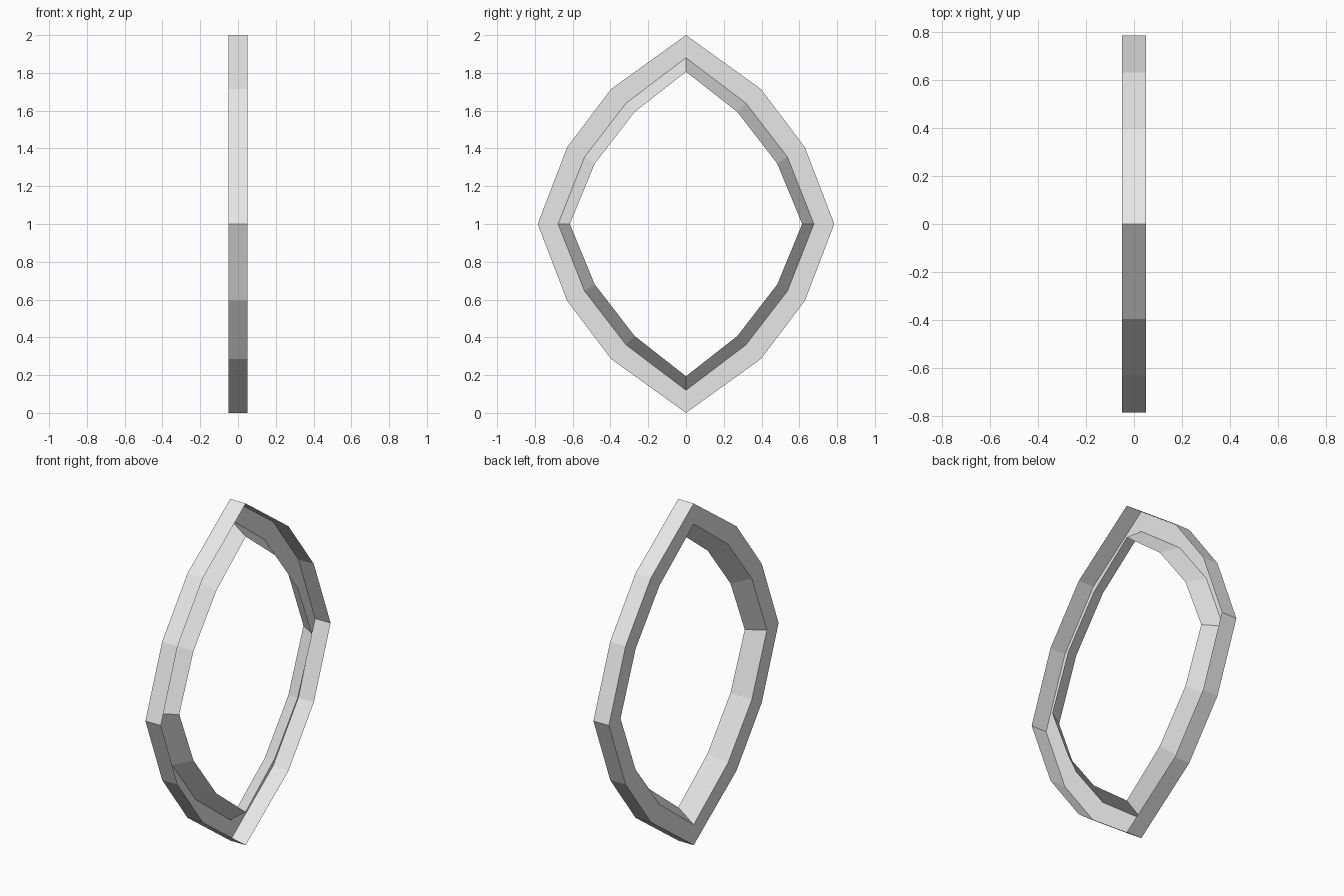
import bpy
import bmesh

cube = bpy.data.objects.get("Cube")
if cube:
    bpy.data.objects.remove(cube, do_unlink=True)

HALF = 0.05  # half the depth of the frame

# Quarter outlines as (y, z) from the tip to the side, relative to the centre
outer = [(0, 1.0), (0.396, 0.715), (0.63, 0.405), (0.785, 0)]
trough = [(0, 0.88), (0.317, 0.64), (0.537, 0.355), (0.677, 0)]
opening = [(0, 0.806), (0.272, 0.593), (0.483, 0.32), (0.615, 0)]

# Open channel section: outer rim, flat back web, sloped inner wall
loops = [(outer, HALF), (outer, -HALF), (trough, -HALF), (opening, HALF)]

bm = bmesh.new()
rings = [[bm.verts.new((x, y, z)) for y, z in pts] for pts, x in loops]
for a, b in zip(rings, rings[1:]):
    for i in range(len(a) - 1):
        bm.faces.new((a[i], b[i], b[i + 1], a[i + 1]))
bmesh.ops.recalc_face_normals(bm, faces=bm.faces)
# Make the rim face away from the centre
bm.faces.ensure_lookup_table()
if bm.faces[0].normal.z < 0:
    bmesh.ops.reverse_faces(bm, faces=bm.faces)
mesh = bpy.data.meshes.new("pointed_ring_frame")
bm.to_mesh(mesh)
bm.free()

frame = bpy.data.objects.new("pointed_ring_frame", mesh)
bpy.context.collection.objects.link(frame)
frame.location.z = 1

# Mirror the quarter front to back and top to bottom
mirror = frame.modifiers.new("Mirror", 'MIRROR')
mirror.use_axis = (False, True, True)
mirror.use_clip = True
mirror.merge_threshold = 0.001

# Plain light grey
grey = bpy.data.materials.new("light_grey")
grey.use_nodes = True
colour = (0.8, 0.8, 0.8, 1)
grey.diffuse_color = colour
grey.node_tree.nodes["Principled BSDF"].inputs["Base Color"].default_value = colour
mesh.materials.append(grey)
